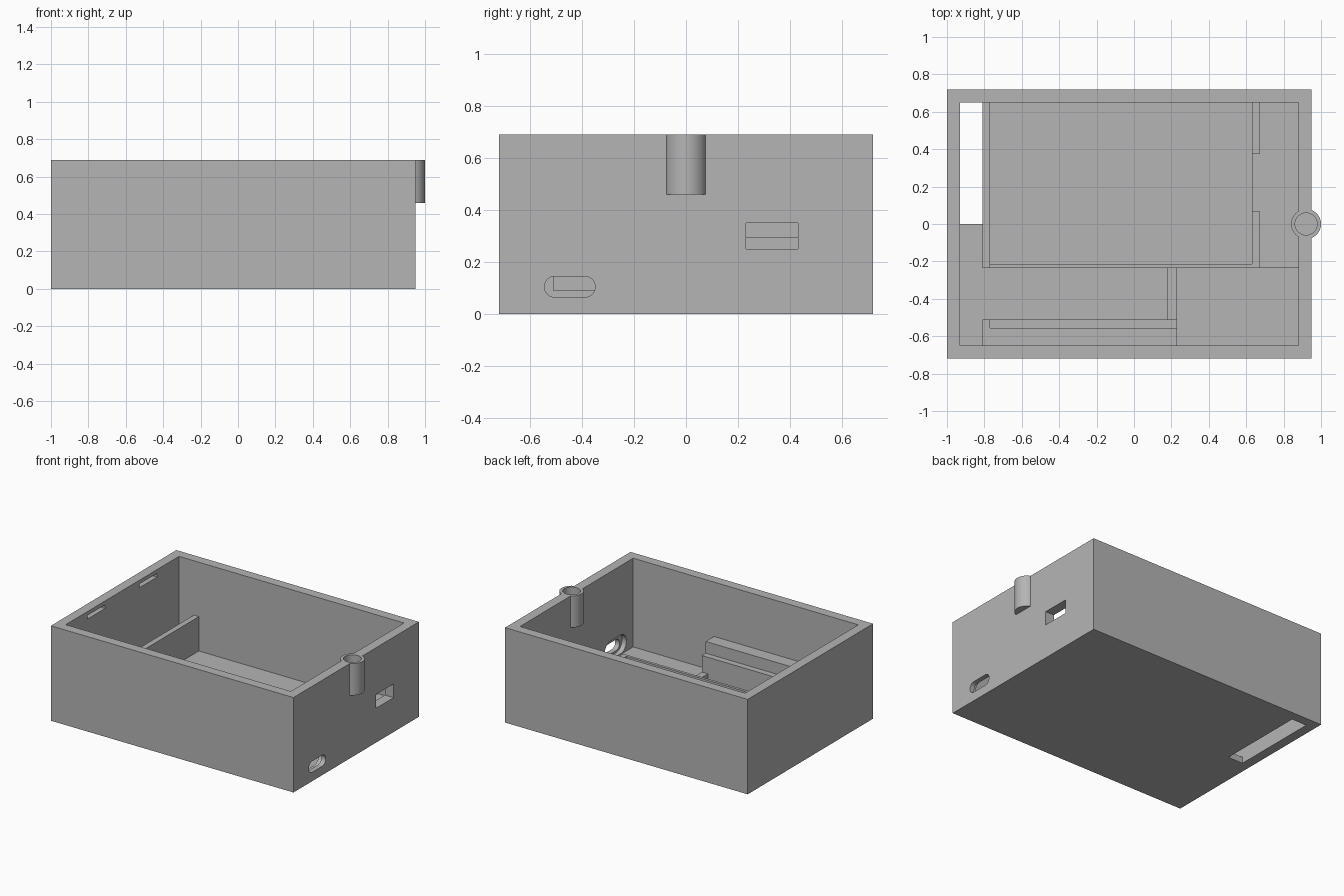
import bpy, bmesh, math

cube = bpy.data.objects.get("Cube")
if cube:
    bpy.data.objects.remove(cube, do_unlink=True)

GREY = (0.46, 0.46, 0.46, 1)
grey = bpy.data.materials.new("light_grey_plastic")
grey.use_nodes = True
grey.diffuse_color = GREY
grey.node_tree.nodes["Principled BSDF"].inputs["Base Color"].default_value = GREY

FLOOR, TOP, RAIL, LIP = 0.045, 0.69, 0.21, 0.295


def finish(name, bm):
    bmesh.ops.recalc_face_normals(bm, faces=bm.faces)
    mesh = bpy.data.meshes.new(name)
    bm.to_mesh(mesh)
    bm.free()
    mesh.materials.append(grey)
    obj = bpy.data.objects.new(name, mesh)
    bpy.context.collection.objects.link(obj)
    return obj


def box(name, x, y, z):
    """Box from three (low, high) ranges."""
    bm = bmesh.new()
    bmesh.ops.create_cube(bm, size=1)
    for v in bm.verts:
        v.co = [r[0] if c < 0 else r[1] for c, r in zip(v.co, (x, y, z))]
    return finish(name, bm)


def prism(name, outline, offset):
    """Extrude a closed outline by an offset vector."""
    bm = bmesh.new()
    face = bm.faces.new([bm.verts.new(p) for p in outline])
    new = bmesh.ops.extrude_face_region(bm, geom=[face])["geom"]
    verts = [g for g in new if isinstance(g, bmesh.types.BMVert)]
    bmesh.ops.translate(bm, verts=verts, vec=offset)
    return finish(name, bm)


def tube(name, x, radius, low, high, n=48):
    """Upright round bar."""
    angles = [math.tau * i / n for i in range(n)]
    ring = [(x + radius * math.cos(a), radius * math.sin(a), low) for a in angles]
    return prism(name, ring, (0, 0, high - low))


def stadium(name, x, y, z, half_length, radius, depth, n=16):
    """Rounded slot running along y, cut along x."""
    points = []
    for side in (1, -1):
        for i in range(n + 1):
            a = math.pi * i / n - math.pi / 2
            points.append((x, y + side * (half_length - radius + radius * math.cos(a)),
                           z + side * radius * math.sin(a)))
    return prism(name, points, (depth, 0, 0))


def cut(target, *cutters):
    """Subtract the cutters, then discard them."""
    bpy.context.view_layer.objects.active = target
    for cutter in cutters:
        mod = target.modifiers.new("cut", "BOOLEAN")
        mod.operation, mod.solver, mod.object = "DIFFERENCE", "EXACT", cutter
        bpy.ops.object.modifier_apply(modifier=mod.name)
        bpy.data.objects.remove(cutter, do_unlink=True)


# Open case with its wall and floor openings
case = box("case_shell", (-1, 0.95), (-0.72, 0.72), (0, TOP))
cut(case,
    box("cavity", (-0.93, 0.88), (-0.65, 0.65), (FLOOR, 1)),
    box("floor_slot", (-0.93, -0.81), (0, 0.65), (-0.1, 0.1)),
    box("switch_hole", (0.8, 1.1), (0.23, 0.43), (0.25, 0.35)),
    stadium("port_hole", 0.8, -0.447, 0.105, 0.0975, 0.04, 0.3),
    stadium("port_recess", 0.85, -0.447, 0.118, 0.125, 0.068, 0.065),
    tube("boss_seat", 0.92, 0.08, 0.46, 0.8))

# Blind snap notches inside the end wall
for side in (-1, 1):
    y = sorted((side * 0.2, side * 0.4))
    cut(case, box("snap_notch", (-0.965, -0.9), y, (0.635, 0.662)))

# Screw boss on the opposite wall
boss = tube("screw_boss", 0.92, 0.08, 0.46, TOP)
cut(boss, tube("screw_hole", 0.92, 0.059, 0.5, 0.8))

# Battery tray
box("tray_end_wall", (-0.81, -0.77), (-0.235, 0.65), (FLOOR, LIP))
box("tray_front_rail", (-0.77, 0.63), (-0.235, -0.215), (FLOOR, RAIL))
box("tray_step", (0.63, 0.88), (-0.235, 0.65), (FLOOR, 0.12))
box("tray_stop_front", (0.63, 0.67), (-0.235, 0.07), (0.12, RAIL))
box("tray_stop_back", (0.63, 0.67), (0.375, 0.65), (0.12, RAIL))

# Circuit board support: stepped ledge, end stop and low cross bar
ledge = [(-0.77, y, z) for y, z in ((-0.65, FLOOR), (-0.51, FLOOR), (-0.51, RAIL),
                                    (-0.555, RAIL), (-0.555, LIP), (-0.65, LIP))]
prism("board_ledge", ledge, (1.0, 0, 0))
box("board_end_stop", (-0.81, -0.77), (-0.65, -0.51), (FLOOR, LIP))
box("board_cross_bar", (0.18, 0.23), (-0.51, -0.235), (FLOOR, 0.09))

# Keep flat walls crisp and round parts smooth
bpy.ops.object.select_all(action="DESELECT")
for obj in (case, boss):
    obj.select_set(True)
bpy.context.view_layer.objects.active = case
bpy.ops.object.shade_smooth_by_angle(angle=math.radians(30))
